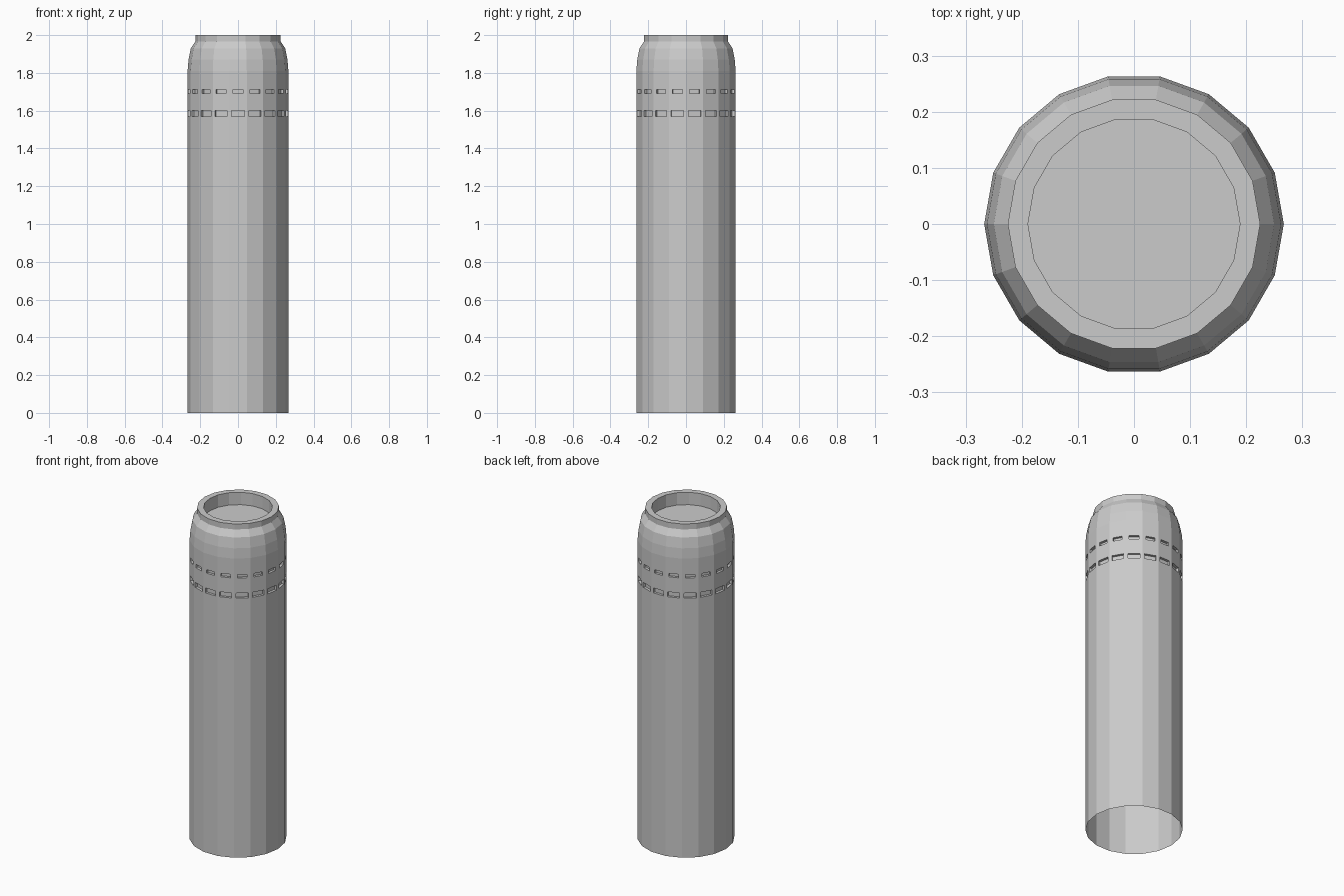
import bpy, bmesh, math

cube = bpy.data.objects.get("Cube")
if cube:
    bpy.data.objects.remove(cube)

SIDES = 18
RADIUS = 0.267
FACE_WIDTH = 2 * RADIUS * math.sin(math.pi / SIDES)

grey = bpy.data.materials.new("plain_grey")
grey.use_nodes = True
grey.diffuse_color = (0.6, 0.6, 0.6, 1)
grey.node_tree.nodes["Principled BSDF"].inputs["Base Color"].default_value = (0.6, 0.6, 0.6, 1)

# Slot rows: centre height, slot width, slot height
SLOT_ROWS = [(1.585, 0.068, 0.03), (1.702, 0.054, 0.021)]
SLOT_DEPTH = 0.015


def ring(bm, radius, z):
    angles = [math.tau * i / SIDES for i in range(SIDES)]
    return [bm.verts.new((radius * math.cos(a), radius * math.sin(a), z)) for a in angles]


def bridge(bm, low, high):
    return [bm.faces.new((low[i], low[(i + 1) % SIDES], high[(i + 1) % SIDES], high[i]))
            for i in range(SIDES)]


# Profile: open base, straight wall, rounded shoulder, neck, rim and recessed lid
profile = [(RADIUS, 0)]
slot_bands = {}
for centre, width, height in SLOT_ROWS:
    border = (FACE_WIDTH - width) / 2
    slot_bands[len(profile)] = border
    profile += [(RADIUS, centre - height / 2 - border), (RADIUS, centre + height / 2 + border)]
profile += [(RADIUS, 1.81), (0.262, 1.87), (0.25, 1.93), (0.225, 1.967),
            (0.225, 2.0), (0.189, 2.0), (0.189, 1.925)]

bm = bmesh.new()
rings = [ring(bm, r, z) for r, z in profile]
bands = [bridge(bm, a, b) for a, b in zip(rings, rings[1:])]
bm.faces.new(rings[-1])

# Slots: inset each facet of the band, then push it inward
for index, border in slot_bands.items():
    faces = bands[index]
    bm.normal_update()
    bmesh.ops.inset_individual(bm, faces=faces, thickness=border, use_even_offset=True)
    bm.normal_update()
    bmesh.ops.inset_individual(bm, faces=faces, thickness=0, depth=-SLOT_DEPTH)

mesh = bpy.data.meshes.new("canister_body")
bm.to_mesh(mesh)
bm.free()
mesh.materials.append(grey)
body = bpy.data.objects.new("canister_body", mesh)
bpy.context.collection.objects.link(body)
